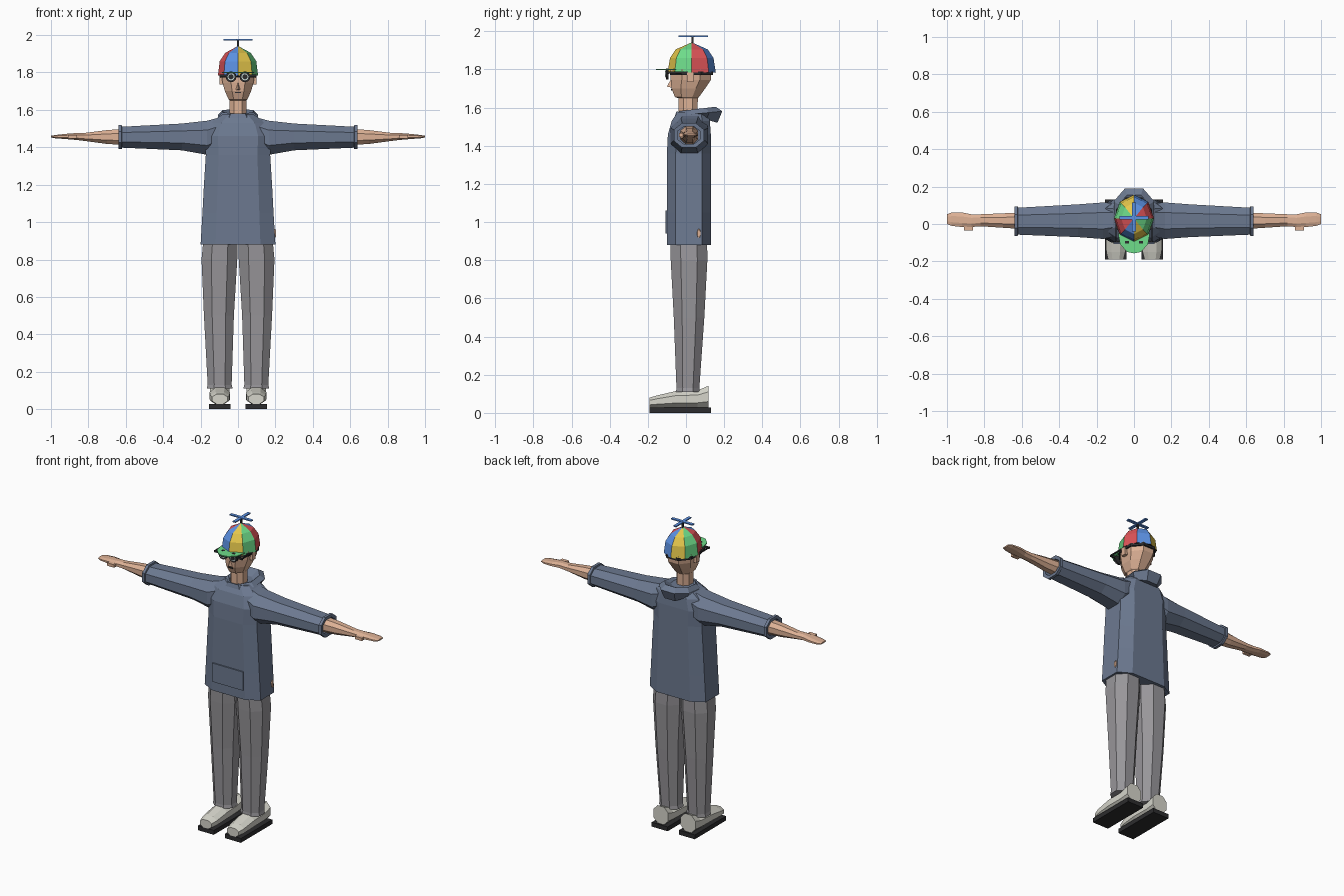
import bpy, bmesh, math
from mathutils import Vector

cube = bpy.data.objects.get("Cube")
if cube:
    bpy.data.objects.remove(cube, do_unlink=True)


def material(name, *srgb):
    col = [(c / 255 / 12.92 if c < 11 else ((c / 255 + 0.055) / 1.055) ** 2.4) for c in srgb] + [1]
    m = bpy.data.materials.new(name)
    m.use_nodes = True
    m.diffuse_color = col
    m.node_tree.nodes["Principled BSDF"].inputs["Base Color"].default_value = col
    return m


cloth = material("slate cloth", 108, 121, 144)
grey = material("grey trousers", 152, 150, 154)
shoe_col = material("pale shoe", 214, 213, 203)
skin = material("skin", 222, 178, 150)
red = material("red", 222, 84, 88)
blue = material("blue", 92, 146, 228)
yellow = material("yellow", 230, 200, 76)
green = material("green", 110, 220, 138)
black = material("black", 44, 44, 46)
lens_col = material("pale lens", 205, 225, 220)


def finish(name, bm, *mats):
    bmesh.ops.recalc_face_normals(bm, faces=bm.faces)
    me = bpy.data.meshes.new(name)
    bm.to_mesh(me)
    bm.free()
    for m in mats:
        me.materials.append(m)
    ob = bpy.data.objects.new(name, me)
    bpy.context.collection.objects.link(ob)
    return ob


def octagon(lo_u, hi_u, lo_v, hi_v, k=0.45):
    """Eight points of a chamfered rectangle."""
    cu, cv, ru, rv = (lo_u + hi_u) / 2, (lo_v + hi_v) / 2, (hi_u - lo_u) / 2, (hi_v - lo_v) / 2
    shape = [(1, -k), (1, k), (k, 1), (-k, 1), (-1, k), (-1, -k), (-k, -1), (k, -1)]
    return [(cu + a * ru, cv + b * rv) for a, b in shape]


def loft(name, axis, sections, mat, k=0.45, caps=True, side=1):
    """Skin octagons (position, lo_u, hi_u, lo_v, hi_v) stacked along an axis."""
    bm = bmesh.new()
    rings = []
    for pos, *box in sections:
        ring = []
        for u, v in octagon(*box, k):
            p = {"x": (pos, u, v), "y": (u, pos, v), "z": (u, v, pos)}[axis]
            ring.append(bm.verts.new((p[0] * side, p[1], p[2])))
        rings.append(ring)
    for a, b in zip(rings, rings[1:]):
        for i in range(8):
            j = (i + 1) % 8
            bm.faces.new((a[i], a[j], b[j], b[i]))
    if caps:
        bm.faces.new(rings[0])
        bm.faces.new(rings[-1])
    return finish(name, bm, mat)


def box(name, lo, hi, mat):
    bm = bmesh.new()
    bmesh.ops.create_cube(bm, size=1)
    lo, hi = Vector(lo), Vector(hi)
    for v in bm.verts:
        v.co = Vector([(lo[i] + hi[i]) / 2 + v.co[i] * (hi[i] - lo[i]) for i in range(3)])
    return finish(name, bm, mat)


def plate(name, outline, z, thick, mat):
    bm = bmesh.new()
    f = bm.faces.new([bm.verts.new((x, y, z)) for x, y in outline])
    up = bmesh.ops.extrude_face_region(bm, geom=[f])["geom"]
    for v in up:
        if isinstance(v, bmesh.types.BMVert):
            v.co.z += thick
    return finish(name, bm, mat)


def disc(name, x, y, z, r, depth, mat):
    bm = bmesh.new()
    bmesh.ops.create_cone(bm, cap_ends=True, segments=12, radius1=r, radius2=r, depth=depth)
    for v in bm.verts:
        v.co = Vector((x + v.co.x, y + v.co.z, z + v.co.y))
    return finish(name, bm, mat)


# Jumper body, front pocket and hood
loft("jumper_body", "z", [
    (0.88, -0.2, 0.2, -0.1, 0.13), (1.05, -0.19, 0.19, -0.1, 0.13),
    (1.2, -0.182, 0.182, -0.1, 0.13), (1.36, -0.172, 0.172, -0.1, 0.13),
    (1.46, -0.18, 0.18, -0.095, 0.13), (1.53, -0.15, 0.15, -0.075, 0.125),
    (1.575, -0.085, 0.085, -0.045, 0.11)], cloth, k=0.6)
box("front_pocket", (-0.11, -0.108, 0.94), (0.11, -0.09, 1.06), cloth)
hood = loft("hood", "z", [
    (1.55, -0.085, 0.085, -0.05, 0.165), (1.568, -0.108, 0.108, -0.058, 0.19),
    (1.593, -0.082, 0.082, -0.035, 0.155), (1.568, -0.055, 0.055, -0.02, 0.085)], cloth)
for i, v in enumerate(hood.data.vertices):
    # The hood sags at the back below and rises at the back above
    v.co.z += (v.co.y - 0.06) * (-0.28, 0.1, 0.12, 0)[i // 8]

# Head, neck, nose and mouth
loft("head", "z", [
    (1.55, -0.045, 0.045, -0.04, 0.06), (1.65, -0.045, 0.045, -0.04, 0.062),
    (1.655, -0.05, 0.05, -0.058, 0.068), (1.7, -0.07, 0.07, -0.076, 0.1),
    (1.745, -0.083, 0.083, -0.08, 0.13), (1.8, -0.09, 0.09, -0.08, 0.135)], skin)
bm = bmesh.new()
nose = [bm.verts.new(p) for p in ((0, -0.076, 1.755), (-0.014, -0.074, 1.705),
                                  (0.014, -0.074, 1.705), (0, -0.1, 1.71))]
for i in range(4):
    bm.faces.new([n for j, n in enumerate(nose) if j != i])
finish("nose", bm, skin)
box("mouth", (-0.016, -0.079, 1.69), (0.016, -0.07, 1.697), black)

# Cap crown: eight coloured wedges around the head
CY = 0.03
bm = bmesh.new()
levels = [(1.785, 0.107, 0.126), (1.86, 0.098, 0.114), (1.905, 0.068, 0.084)]
angles = [math.radians(45 * i - 90) for i in range(8)]
rings = [[bm.verts.new((rx * math.cos(a), CY + ry * math.sin(a), z)) for a in angles]
         for z, rx, ry in levels]
peak = bm.verts.new((0, CY, 1.942))
for i in range(8):
    j = (i + 1) % 8
    wedge = [bm.faces.new((a[i], a[j], b[j], b[i])) for a, b in zip(rings, rings[1:])]
    wedge.append(bm.faces.new((rings[-1][i], rings[-1][j], peak)))
    for f in wedge:
        f.material_index = i % 4
bm.faces.new(rings[0]).material_index = 4
finish("cap_crown", bm, yellow, green, red, blue, black)
loft("cap_band", "z", [(1.772, -0.095, 0.095, -0.085, 0.142),
                       (1.79, -0.095, 0.095, -0.085, 0.142)], black)
half = [(0.085, -0.05), (0.074, -0.11), (0.035, -0.15)]
plate("cap_brim", half + [(0, -0.157)] + [(-x, y) for x, y in half[::-1]], 1.797, 0.006, green)

# Propeller
box("propeller_stem", (-0.005, CY, 1.93), (0.005, CY + 0.01, 1.978), black)
box("propeller_blade_across", (-0.077, CY - 0.006, 1.972), (0.077, CY + 0.014, 1.979), blue)
box("propeller_blade_along", (-0.01, CY - 0.07, 1.971), (0.01, CY + 0.085, 1.978), blue)

# Spectacles
box("spectacle_bridge", (-0.014, -0.1, 1.776), (0.014, -0.094, 1.782), black)

for side, tag in ((1, "left"), (-1, "right")):
    def sbox(name, lo, hi, mat):
        xs = sorted((lo[0] * side, hi[0] * side))
        box(tag + name, (xs[0], *lo[1:]), (xs[1], *hi[1:]), mat)

    # Ear and lens
    sbox("_ear", (0.07, 0.005, 1.735), (0.1, 0.038, 1.785), skin)
    disc(tag + "_spectacle_rim", side * 0.037, -0.098, 1.777, 0.029, 0.014, black)
    disc(tag + "_lens", side * 0.037, -0.106, 1.777, 0.019, 0.004, lens_col)
    disc(tag + "_pupil", side * 0.037, -0.109, 1.777, 0.014, 0.004, black)
    sbox("_spectacle_hinge", (0.06, -0.1, 1.776), (0.1, -0.09, 1.788), black)
    sbox("_spectacle_arm", (0.094, -0.1, 1.78), (0.1, 0.03, 1.788), black)

    # Sleeve with a turned-in cuff
    loft(tag + "_sleeve", "x", [
        (0.08, -0.06, 0.11, 1.4, 1.565), (0.165, -0.08, 0.115, 1.36, 1.542),
        (0.3, -0.07, 0.105, 1.384, 1.527), (0.62, -0.057, 0.087, 1.398, 1.51),
        (0.622, -0.064, 0.094, 1.39, 1.52), (0.64, -0.064, 0.094, 1.39, 1.52),
        (0.638, -0.045, 0.075, 1.41, 1.5), (0.56, -0.045, 0.075, 1.41, 1.5)], cloth, side=side)
    # Forearm and hand
    loft(tag + "_forearm_and_hand", "x", [
        (0.55, -0.03, 0.064, 1.41, 1.503), (0.7, -0.02, 0.057, 1.418, 1.492),
        (0.82, -0.012, 0.052, 1.434, 1.477), (0.87, -0.016, 0.052, 1.44, 1.476),
        (0.92, -0.016, 0.062, 1.444, 1.472), (0.975, -0.01, 0.062, 1.448, 1.466),
        (1.0, 0, 0.052, 1.453, 1.462)], skin, side=side)
    sbox("_thumb", (0.86, -0.036, 1.447), (0.91, -0.01, 1.466), skin)

    # Trouser leg
    loft(tag + "_trouser_leg", "z", [
        (0.11, 0.028, 0.167, -0.052, 0.07), (0.13, 0.034, 0.162, -0.05, 0.07),
        (0.5, 0.022, 0.182, -0.064, 0.096), (0.8, 0.004, 0.195, -0.08, 0.112),
        (0.96, 0.004, 0.18, -0.085, 0.11)], grey, side=side)

    # Shoe
    loft(tag + "_shoe", "y", [
        (-0.19, 0.056, 0.138, 0.028, 0.08), (-0.15, 0.046, 0.148, 0.028, 0.092),
        (-0.05, 0.042, 0.152, 0.028, 0.115), (0.06, 0.045, 0.15, 0.028, 0.118),
        (0.118, 0.045, 0.15, 0.028, 0.142)], shoe_col) if side == 1 else loft(
        tag + "_shoe", "y", [
        (-0.19, -0.138, -0.056, 0.028, 0.08), (-0.15, -0.148, -0.046, 0.028, 0.092),
        (-0.05, -0.152, -0.042, 0.028, 0.115), (0.06, -0.15, -0.045, 0.028, 0.118),
        (0.118, -0.15, -0.045, 0.028, 0.142)], shoe_col)
    sbox("_sole", (0.04, -0.19, 0), (0.154, 0.13, 0.028), black)

# Small skin patch showing at the left hip
loft("hip_skin_patch", "x", [(0.18, 0.055, 0.08, 0.91, 0.97),
                             (0.202, 0.06, 0.075, 0.92, 0.96)], skin)
